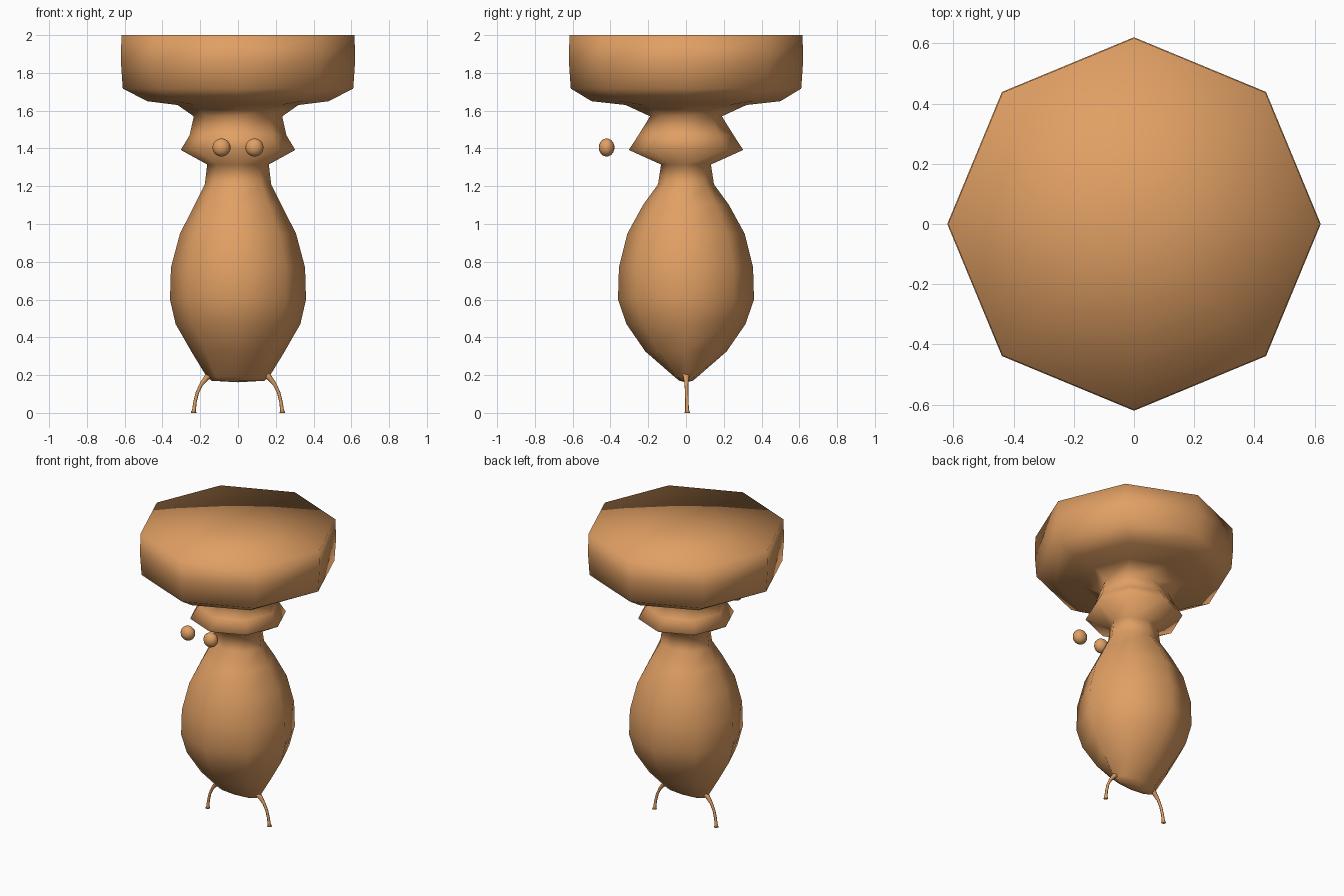
import bpy, bmesh, math

if "Cube" in bpy.data.objects:
    bpy.data.objects.remove(bpy.data.objects["Cube"])

mat = bpy.data.materials.new("warm tan")
mat.diffuse_color = (0.75, 0.35, 0.127, 1)
mat.use_nodes = True
mat.node_tree.nodes["Principled BSDF"].inputs["Base Color"].default_value = mat.diffuse_color


def finish(bm, name):
    bmesh.ops.recalc_face_normals(bm, faces=bm.faces)
    for f in bm.faces:
        f.smooth = True
    me = bpy.data.meshes.new(name)
    bm.to_mesh(me)
    bm.free()
    me.materials.append(mat)
    ob = bpy.data.objects.new(name, me)
    bpy.context.collection.objects.link(ob)
    return ob


def bridge(bm, rings):
    for a, b in zip(rings, rings[1:]):
        n = len(a)
        for i in range(n):
            j = (i + 1) % n
            bm.faces.new((a[i], a[j], b[j], b[i]))


def cap(bm, ring, z_offset=0.0):
    # fan around a centre point
    c = sum((v.co for v in ring), ring[0].co * 0) / len(ring)
    c.z += z_offset
    mid = bm.verts.new(c)
    for i in range(len(ring)):
        bm.faces.new((ring[i], ring[(i + 1) % len(ring)], mid))


# Body: eight-sided stack of rings (z, x radius, y radius)
PROFILE = [
    (0.170, 0.140, 0.035), (0.190, 0.165, 0.060), (0.325, 0.247, 0.215),
    (0.470, 0.330, 0.315), (0.600, 0.360, 0.360), (0.770, 0.355, 0.355),
    (0.950, 0.307, 0.310), (1.100, 0.230, 0.228), (1.210, 0.176, 0.148),
    (1.315, 0.163, 0.132), (1.392, 0.303, 0.303), (1.470, 0.256, 0.252),
    (1.570, 0.234, 0.190), (1.630, 0.320, 0.320), (1.650, 0.480, 0.500),
    (1.717, 0.610, 0.610), (1.860, 0.620, 0.620), (2.000, 0.617, 0.617),
]
bm = bmesh.new()
rings = []
for z, rx, ry in PROFILE:
    rings.append([bm.verts.new((rx * math.cos(k * math.pi / 4),
                                ry * math.sin(k * math.pi / 4), z))
                  for k in range(8)])
bridge(bm, rings)
cap(bm, rings[0], -0.008)
cap(bm, rings[-1])
finish(bm, "body")

# Legs: thin bowed tubes (x, z, radius)
PATH = [(0.135, 0.215, 0.024), (0.165, 0.188, 0.015), (0.195, 0.150, 0.010),
        (0.216, 0.105, 0.009), (0.228, 0.055, 0.009), (0.233, 0.016, 0.010),
        (0.235, 0.000, 0.015)]
for side, label in ((-1, "left"), (1, "right")):
    bm = bmesh.new()
    rings = []
    for i, (x, z, r) in enumerate(PATH):
        p, q = PATH[max(i - 1, 0)], PATH[min(i + 1, len(PATH) - 1)]
        dx, dz = q[0] - p[0], q[1] - p[1]
        d = math.hypot(dx, dz)
        nx, nz = -dz / d, dx / d
        if i == len(PATH) - 1:
            nx, nz = 1, 0
        rings.append([bm.verts.new((side * (x + nx * r * math.cos(a)),
                                    0.007 * i / 6 + r * math.sin(a),
                                    z + nz * r * math.cos(a)))
                      for a in (k * math.pi / 4 for k in range(8))])
    bridge(bm, rings)
    cap(bm, rings[0])
    cap(bm, rings[-1])
    finish(bm, label + "_leg")

# Eyes: small balls floating in front
for side, label in ((-1, "left"), (1, "right")):
    bm = bmesh.new()
    bmesh.ops.create_uvsphere(bm, u_segments=16, v_segments=10, radius=0.048)
    eye = finish(bm, label + "_eye")
    eye.scale = (1, 0.87, 1)
    eye.location = (side * 0.087, -0.42, 1.405)
